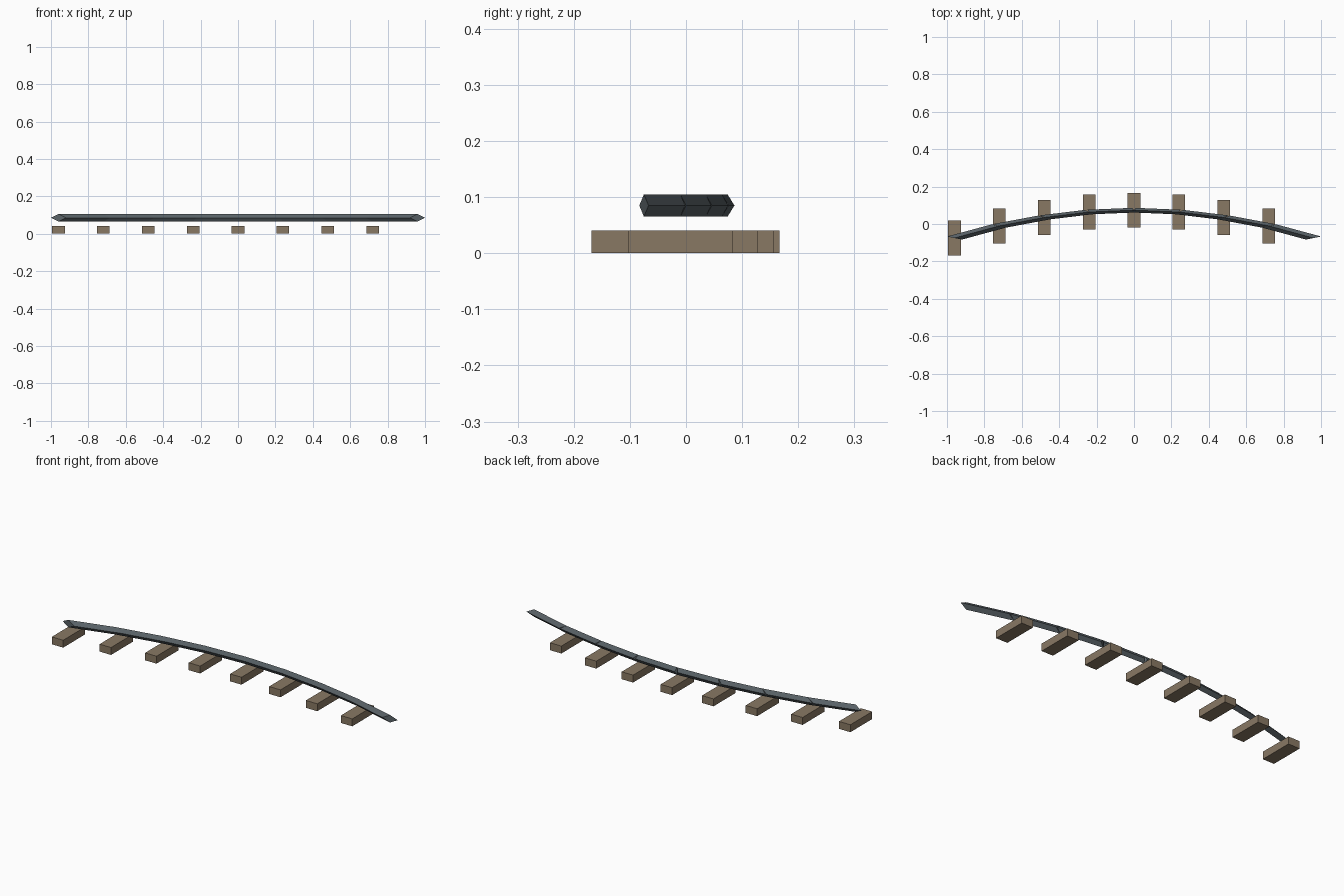
import bpy, bmesh, math

if "Cube" in bpy.data.objects:
    bpy.data.objects.remove(bpy.data.objects["Cube"])

STEP = 0.24
BOW = [0.074, 0.064, 0.035, -0.010, -0.075]   # y of the track line, from the middle outwards
path = [(i * STEP, BOW[abs(i)]) for i in range(-4, 5)]


def material(name, color):
    m = bpy.data.materials.new(name)
    m.diffuse_color = (*color, 1)
    m.use_nodes = True
    m.node_tree.nodes["Principled BSDF"].inputs["Base Color"].default_value = m.diffuse_color
    return m


def add_object(name, bm, mat):
    bmesh.ops.recalc_face_normals(bm, faces=bm.faces)
    mesh = bpy.data.meshes.new(name)
    bm.to_mesh(mesh)
    bm.free()
    mesh.materials.append(mat)
    ob = bpy.data.objects.new(name, mesh)
    bpy.context.collection.objects.link(ob)
    return ob


steel = material("dark_steel", (0.10, 0.122, 0.135))
wood = material("weathered_wood", (0.25, 0.19, 0.127))

# Rail: straight diamond bars along the bow, stretched lengthwise so their ends are skewed
HALF_Y, HALF_Z, STRETCH, RAIL_Z = 0.0125, 0.02, 4.25, 0.085
for i, (a, b) in enumerate(zip(path, path[1:])):
    bm = bmesh.new()
    angle = math.atan(STRETCH * (b[1] - a[1]) / (b[0] - a[0]))
    dx, dy = -HALF_Y * STRETCH * math.sin(angle), HALF_Y * math.cos(angle)
    section = [(dx, dy, 0), (0, 0, HALF_Z), (-dx, -dy, 0), (0, 0, -HALF_Z)]
    r, s = [[bm.verts.new((x + u, y + v, RAIL_Z + w)) for u, v, w in section]
            for x, y in (a, b)]
    for k in range(4):
        n = (k + 1) % 4
        bm.faces.new((r[k], r[n], s[n], s[k]))
    bm.faces.new(r)
    bm.faces.new(s)
    add_object(f"rail_segment_{i + 1}", bm, steel)

# Sleepers: one block under each rail joint except the last
for i, (x, y) in enumerate(path[:-1]):
    bm = bmesh.new()
    bmesh.ops.create_cube(bm, size=1)
    bmesh.ops.scale(bm, vec=(0.068, 0.186, 0.04), verts=bm.verts)
    ob = add_object(f"sleeper_{i + 1}", bm, wood)
    ob.location = (x, y, 0.02)
